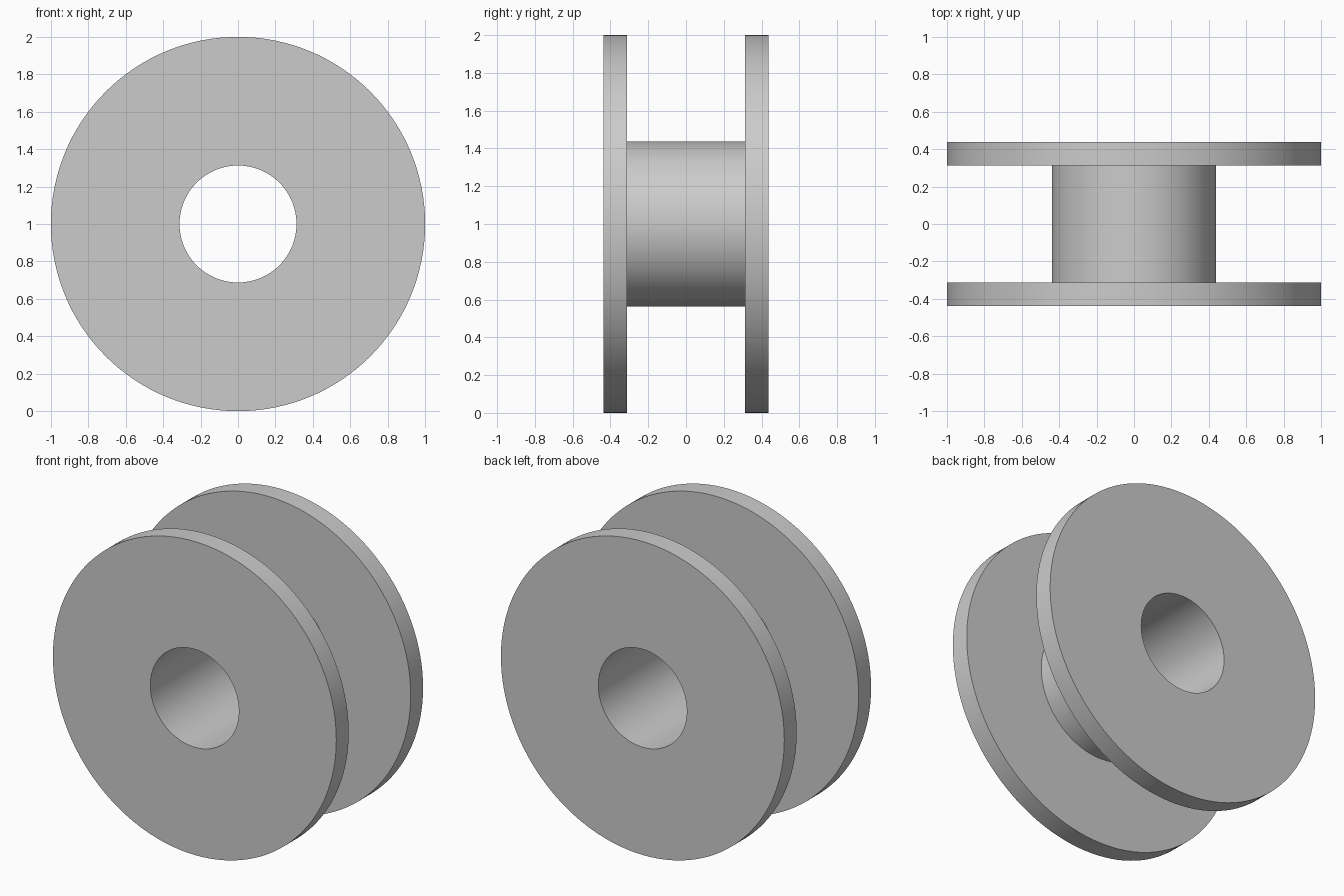
import bpy
import bmesh
from math import pi, radians
from mathutils import Vector

cube = bpy.data.objects.get("Cube")
if cube:
    bpy.data.objects.remove(cube, do_unlink=True)

SEGMENTS = 128
RIM_R, HUB_R, BORE_R = 1.0, 0.4375, 0.3125
OUTER_Y, INNER_Y = 0.4375, 0.3125

# Plain grey material
grey = bpy.data.materials.new("light_grey")
grey.use_nodes = True
colour = (0.6, 0.6, 0.6, 1)
grey.diffuse_color = colour
grey.node_tree.nodes["Principled BSDF"].inputs["Base Color"].default_value = colour

# Half cross-section (radius, y), mirrored to the back half
half = [(BORE_R, -OUTER_Y), (RIM_R, -OUTER_Y), (RIM_R, -INNER_Y), (HUB_R, -INNER_Y)]
profile = half + [(r, -y) for r, y in reversed(half)]

# Spool: closed cross-section turned about the y axis
bm = bmesh.new()
verts = [bm.verts.new((r, y, 0)) for r, y in profile]
edges = [bm.edges.new((a, b)) for a, b in zip(verts, verts[1:] + verts[:1])]
bmesh.ops.spin(bm, geom=verts + edges, cent=Vector(), axis=(0, 1, 0),
               angle=2 * pi, steps=SEGMENTS, use_merge=True)
bmesh.ops.remove_doubles(bm, verts=bm.verts, dist=1e-5)
bmesh.ops.recalc_face_normals(bm, faces=bm.faces)
bmesh.ops.translate(bm, verts=bm.verts, vec=(0, 0, RIM_R))

mesh = bpy.data.meshes.new("flanged_spool")
bm.to_mesh(mesh)
bm.free()
mesh.materials.append(grey)
spool = bpy.data.objects.new("flanged_spool", mesh)
bpy.context.collection.objects.link(spool)

# Smooth round walls, crisp rims
bpy.ops.object.select_all(action="DESELECT")
spool.select_set(True)
bpy.context.view_layer.objects.active = spool
bpy.ops.object.shade_smooth_by_angle(angle=radians(30))
